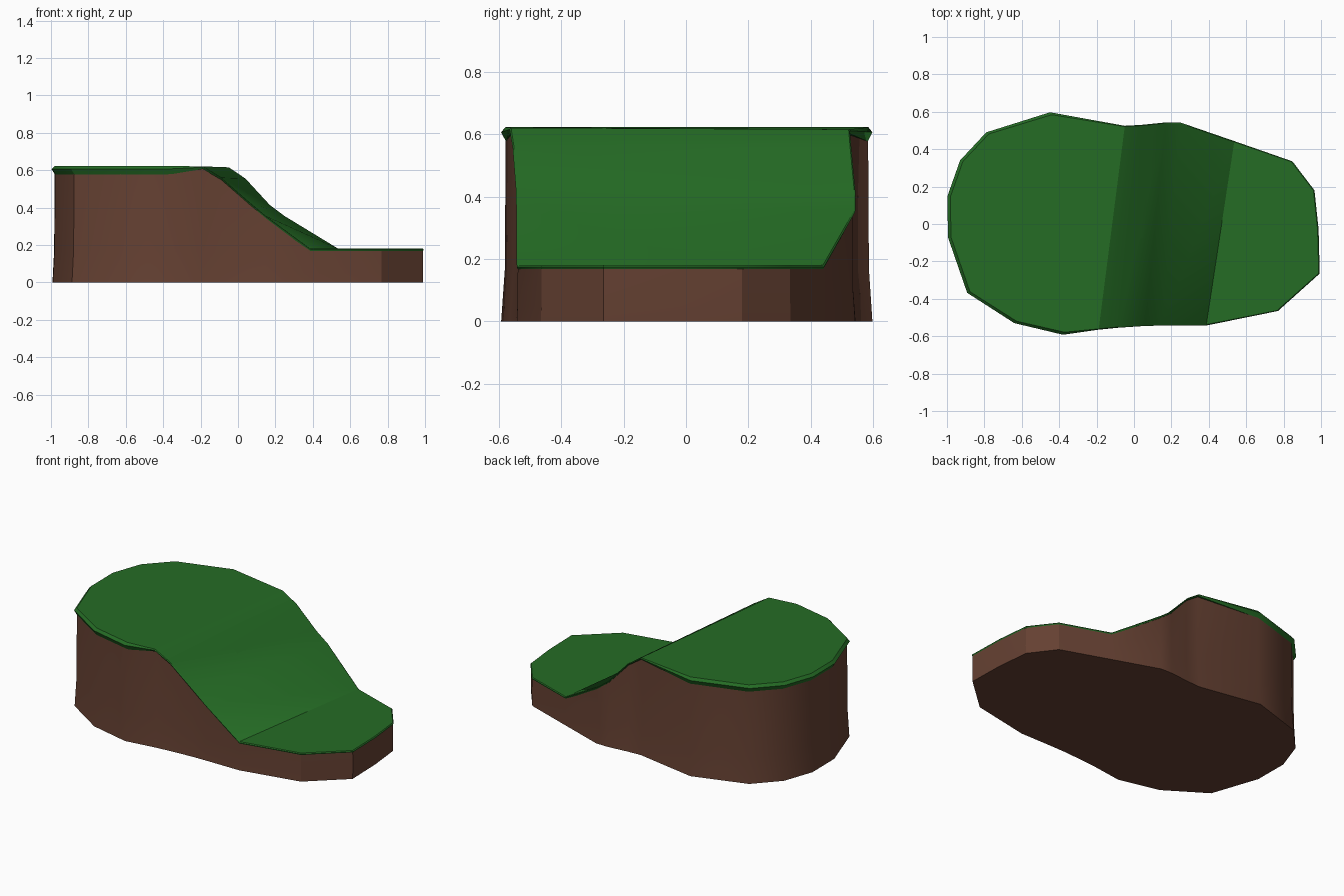
import bpy, bmesh, math

if "Cube" in bpy.data.objects:
    bpy.data.objects.remove(bpy.data.objects["Cube"])

# Outline at the grass rim: (x, y, top height, turf thickness)
HI, LO = (0.622, 0.046), (0.18, 0.016)
# slope edges, high to low, matched front/back
front = [(-0.19, -0.565, 0.62, 0.014), (-0.09, -0.555, 0.56, 0.012),
         (0.06, -0.545, 0.43, 0.012), (0.15, -0.543, 0.355, 0.012),
         (0.39, -0.542, 0.18, 0.016)]
back = [(-0.05, 0.525, 0.615, 0.012), (0.04, 0.53, 0.555, 0.012),
        (0.17, 0.543, 0.415, 0.012), (0.25, 0.542, 0.355, 0.012),
        (0.54, 0.442, 0.18, 0.016)]
low_end = [(x, y) + LO for x, y in [(0.77, -0.465), (0.993, -0.265), (0.987, -0.03),
                                    (0.965, 0.18), (0.847, 0.335)]]
high_end = [(x, y) + HI for x, y in [(-0.45, 0.597), (-0.79, 0.49), (-0.93, 0.34), (-0.997, 0.15),
                                     (-0.995, -0.07), (-0.892, -0.368), (-0.64, -0.53),
                                     (-0.38, -0.592)]]
outline = front + low_end + back[::-1] + high_end
N, F, L = len(outline), len(front), len(low_end)


def material(name, col):
    m = bpy.data.materials.new(name)
    m.diffuse_color = (*col, 1)
    m.use_nodes = True
    m.node_tree.nodes["Principled BSDF"].inputs["Base Color"].default_value = m.diffuse_color
    return m


def inset(p, d):
    r = math.hypot(p[0], p[1])
    k = 1 - d / r
    return p[0] * k, p[1] * k


def surface_faces(ring):
    """Split a ring into plateau, slope strips and lower flat."""
    f = list(range(F))
    b = [2 * F + L - 1 - i for i in range(F)]
    faces = [[f[i], f[i + 1], b[i + 1], b[i]] for i in range(F - 1)]
    faces.append(list(range(F - 1, F + L + 1)))
    faces.append([0] + list(range(b[0], N)))
    return [[ring[i] for i in face] for face in faces]


def build(name, rings, mat, slope_bottom):
    """Loft rings from bottom to top, then close both ends."""
    bm = bmesh.new()
    vs = [[bm.verts.new(c) for c in r] for r in rings]
    for a, b in zip(vs, vs[1:]):
        for i in range(N):
            j = (i + 1) % N
            bm.faces.new((a[i], a[j], b[j], b[i]))
    for face in surface_faces(vs[-1]):
        bm.faces.new(face)
    if slope_bottom:
        for face in surface_faces(vs[0]):
            bm.faces.new(face[::-1])
    else:
        bm.faces.new(vs[0][::-1])
    bmesh.ops.recalc_face_normals(bm, faces=bm.faces)
    me = bpy.data.meshes.new(name)
    bm.to_mesh(me)
    bm.free()
    me.materials.append(mat)
    ob = bpy.data.objects.new(name, me)
    bpy.context.collection.objects.link(ob)
    bpy.ops.object.select_all(action='DESELECT')
    ob.select_set(True)
    bpy.context.view_layer.objects.active = ob
    bpy.ops.object.shade_smooth_by_angle(angle=math.radians(30))
    return ob


grass = material("grass green", (0.018, 0.15, 0.018))
dirt = material("dirt brown", (0.13, 0.052, 0.032))

# Turf: bevelled lip, thick round the plateau and thin elsewhere
build("grass_top", [
    [(*inset(p, 0.4 * p[3]), p[2] - p[3]) for p in outline],
    [(p[0], p[1], p[2] - 0.35 * p[3]) for p in outline],
    [(*inset(p, 0.35 * p[3]), p[2]) for p in outline]], grass, True)

# Earth: walls draw in slightly above the foot
build("dirt_body", [
    [(p[0] * 0.995, p[1], 0) for p in outline],
    [(*inset(p, 0.003 + 0.025 * (p[2] - 0.18)), 0.27 * p[2]) for p in outline],
    [(*inset(p, 0.004 + 0.03 * (p[2] - 0.18)), p[2] - 0.7 * p[3]) for p in outline]], dirt, False)
